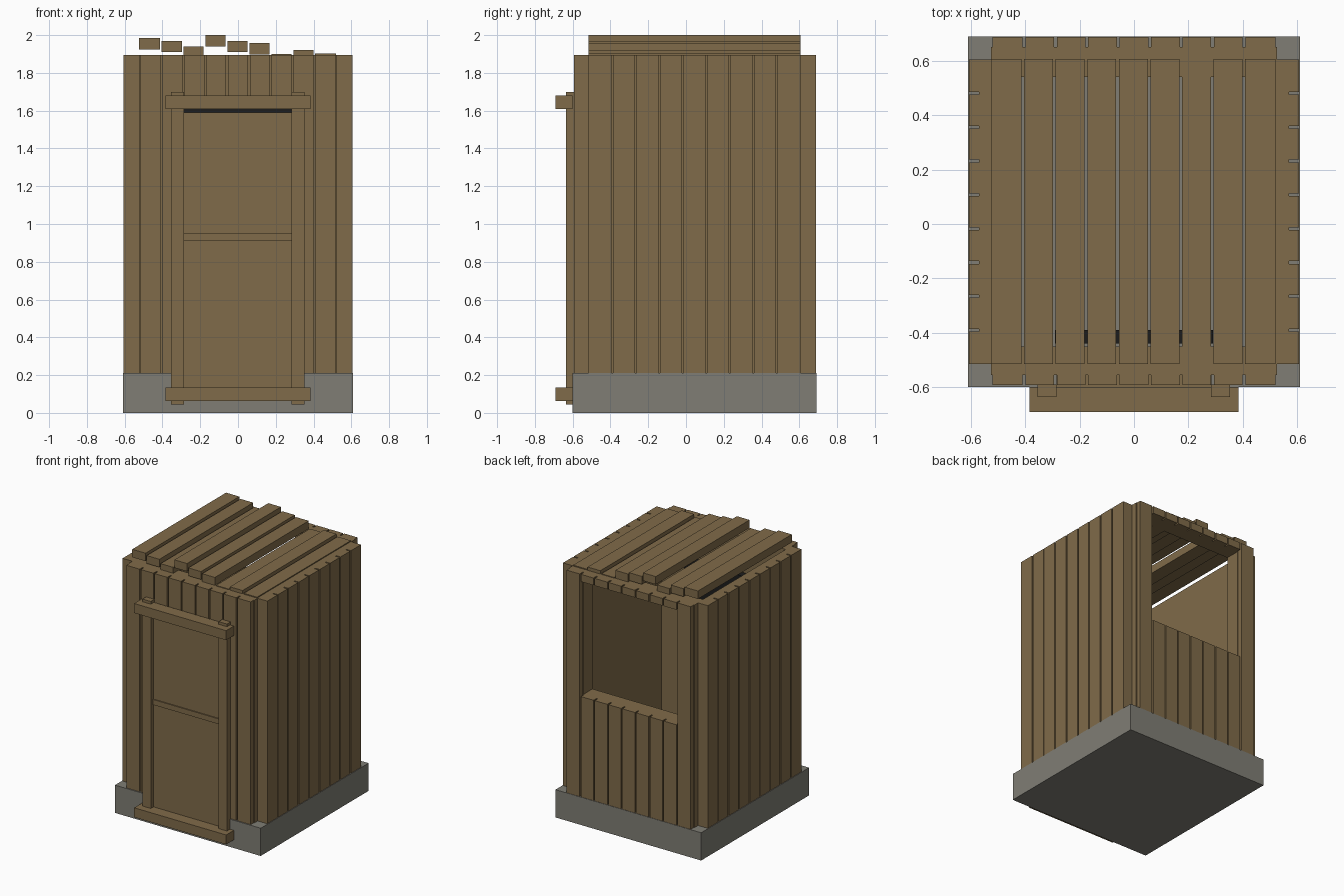
import bpy
import bmesh
from mathutils import Matrix, Vector

if "Cube" in bpy.data.objects:
    bpy.data.objects.remove(bpy.data.objects["Cube"])


def material(name, rgb):
    m = bpy.data.materials.new(name)
    m.diffuse_color = (*rgb, 1)
    m.use_nodes = True
    m.node_tree.nodes["Principled BSDF"].inputs["Base Color"].default_value = m.diffuse_color
    return m


WOOD = material("brown wood", (0.216, 0.147, 0.067))
STONE = material("grey stone", (0.215, 0.208, 0.178))
DARK = material("dark gap", (0.012, 0.012, 0.012))


def boxes(name, spans, mat=WOOD):
    """One object made of boxes given as (x0, x1, y0, y1, z0, z1)."""
    bm = bmesh.new()
    for x0, x1, y0, y1, z0, z1 in spans:
        centre = Vector(((x0 + x1) / 2, (y0 + y1) / 2, (z0 + z1) / 2))
        size = (x1 - x0, y1 - y0, z1 - z0, 1)
        bmesh.ops.create_cube(bm, size=1, matrix=Matrix.Translation(centre) @ Matrix.Diagonal(size))
    mesh = bpy.data.meshes.new(name)
    bm.to_mesh(mesh)
    bm.free()
    mesh.materials.append(mat)
    obj = bpy.data.objects.new(name, mesh)
    bpy.context.collection.objects.link(obj)
    return obj


def split(lo, hi, n=9, gap=0.01):
    """Edges of n planks between lo and hi with narrow gaps between them."""
    step = (hi - lo) / n
    return [(lo + i * step + (gap / 2 if i else 0),
             lo + (i + 1) * step - (gap / 2 if i < n - 1 else 0)) for i in range(n)]


FLOOR, TOP = 0.2, 1.895
SILL, HEADER = 0.97, 1.84
LINTEL = 1.61
columns = split(-0.52, 0.52)

# Stone base
boxes("base", [(-0.61, 0.61, -0.60, 0.69, 0, 0.21)], STONE)

# Side walls: a backing board with outer planks
for side, s in (("left", -1), ("right", 1)):
    def mirrored(a, b):
        return tuple(sorted((s * a, s * b)))
    boxes(side + "_wall_backing", [(*mirrored(0.52, 0.57), -0.515, 0.605, FLOOR, TOP)])
    boxes(side + "_wall_planks",
          [(*mirrored(0.569, 0.606), a, b, FLOOR, TOP) for a, b in split(-0.515, 0.605)])

# Front wall around the doorway
boxes("front_wall_backing", [(-0.525, -0.29, -0.555, -0.45, FLOOR, TOP),
                             (0.29, 0.525, -0.555, -0.45, FLOOR, TOP),
                             (-0.29, 0.29, -0.555, -0.45, LINTEL, TOP)])
boxes("front_wall_planks", [(a, b, -0.592, -0.554, LINTEL if 2 <= i <= 6 else FLOOR, TOP)
                            for i, (a, b) in enumerate(columns)])

# Back wall around the window
boxes("back_wall_backing", [(-0.525, -0.405, 0.54, 0.65, FLOOR, TOP),
                            (0.405, 0.525, 0.54, 0.65, FLOOR, TOP),
                            (-0.405, 0.405, 0.54, 0.65, FLOOR, SILL),
                            (-0.405, 0.405, 0.54, 0.65, HEADER, TOP)])
planks = []
for i, (a, b) in enumerate(columns):
    if i in (0, 8):
        planks.append((a, b, 0.649, 0.687, FLOOR, TOP))
    else:
        planks += [(a, b, 0.649, 0.687, FLOOR, SILL), (a, b, 0.649, 0.687, HEADER, TOP)]
boxes("back_wall_planks", planks)

# Roof planks at uneven heights
roof_tops = [1.985, 1.97, 1.94, 2.0, 1.97, 1.957, 1.9, 1.92, 1.902]
boxes("roof_planks", [(a, b, -0.515, 0.607, t - 0.06, t)
                      for (a, b), t in zip(split(-0.525, 0.52), roof_tops)])

# Door with a middle rail, and the dark panel behind it
boxes("door", [(-0.285, 0.285, -0.604, -0.50, 0.08, 1.59)])
boxes("door_rail", [(-0.285, 0.285, -0.612, -0.60, 0.91, 0.95)])
boxes("door_inner_panel", [(-0.29, 0.29, -0.44, -0.39, 0.21, 1.63)], DARK)

# Door frame posts and crossbars
boxes("door_posts", [(x, x + 0.07, -0.636, -0.59, 0.045, 1.70) for x in (-0.355, 0.283)])
boxes("door_crossbars", [(-0.385, 0.385, -0.692, -0.60, z, z + 0.072) for z in (0.062, 1.608)])
